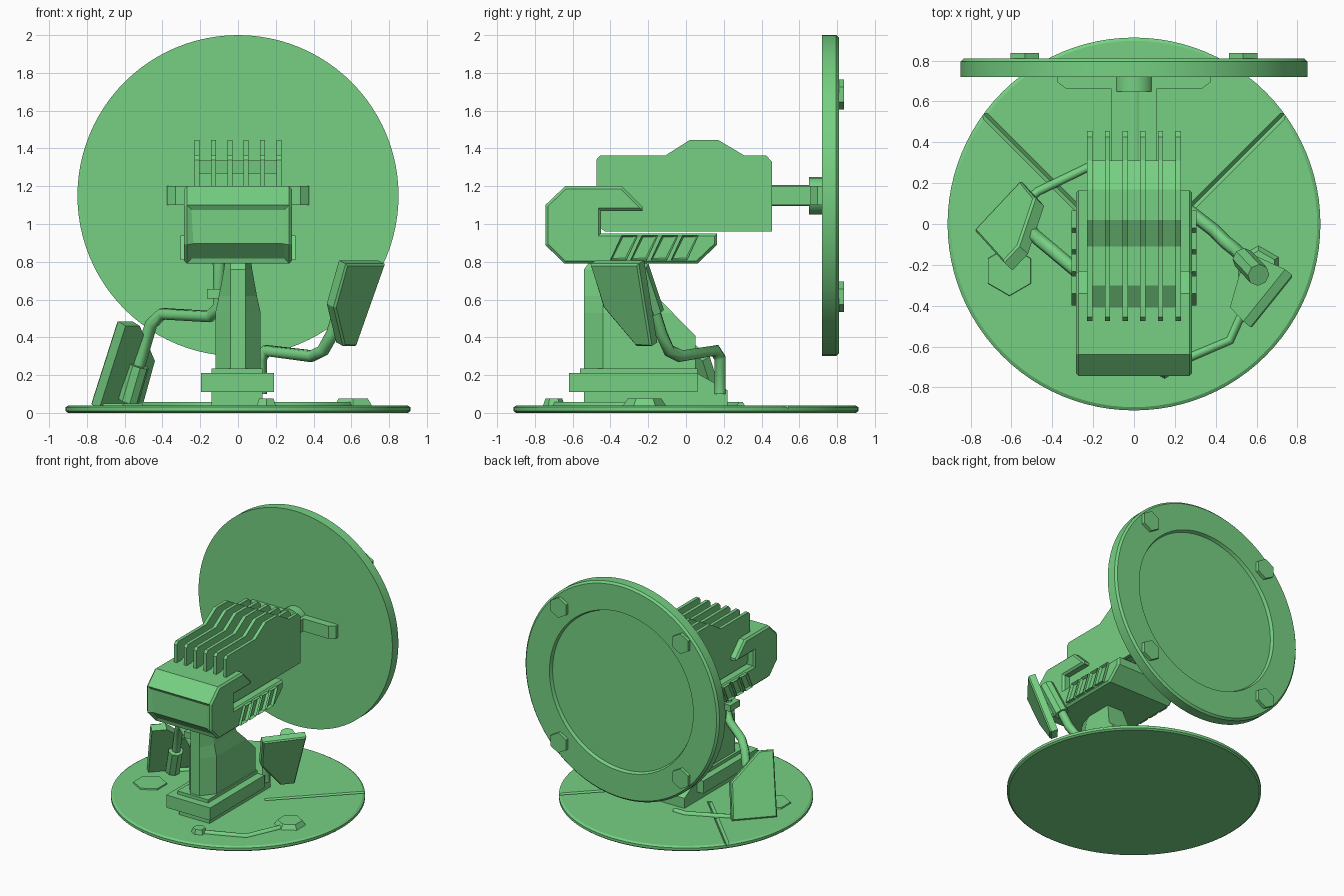
import bpy, bmesh, math
from mathutils import Vector, Matrix

if "Cube" in bpy.data.objects:
    bpy.data.objects.remove(bpy.data.objects["Cube"])

green = bpy.data.materials.new("painted_green")
green.diffuse_color = (0.18, 0.63, 0.225, 1)
green.use_nodes = True
green.node_tree.nodes["Principled BSDF"].inputs["Base Color"].default_value = green.diffuse_color


def finish(name, bm, smooth=False):
    bmesh.ops.recalc_face_normals(bm, faces=bm.faces)
    me = bpy.data.meshes.new(name)
    bm.to_mesh(me)
    bm.free()
    ob = bpy.data.objects.new(name, me)
    bpy.context.collection.objects.link(ob)
    me.materials.append(green)
    if smooth:
        bpy.ops.object.select_all(action='DESELECT')
        ob.select_set(True)
        bpy.context.view_layer.objects.active = ob
        bpy.ops.object.shade_smooth_by_angle(angle=math.radians(30))
    return ob


def prism_bm(pts, offset):
    """Closed prism from a flat 3D outline swept along an offset."""
    bm = bmesh.new()
    off = Vector(offset)
    a = [bm.verts.new(p) for p in pts]
    b = [bm.verts.new(Vector(p) + off) for p in pts]
    bm.faces.new(a)
    bm.faces.new(b[::-1])
    for i in range(len(a)):
        j = (i + 1) % len(a)
        bm.faces.new((a[i], a[j], b[j], b[i]))
    return bm


def side_prism(name, yz, x0, x1):
    return finish(name, prism_bm([(x0, y, z) for y, z in yz], (x1 - x0, 0, 0)))


def plan_prism(name, xy, z0, z1):
    return finish(name, prism_bm([(x, y, z0) for x, y in xy], (0, 0, z1 - z0)))


def box(name, x0, x1, y0, y1, z0, z1):
    return plan_prism(name, [(x0, y0), (x1, y0), (x1, y1), (x0, y1)], z0, z1)


def rod(name, p, q, r, r2=None, sides=8, smooth=False):
    p, q = Vector(p), Vector(q)
    bm = bmesh.new()
    m = Matrix.Translation((p + q) / 2) @ (q - p).to_track_quat('Z', 'Y').to_matrix().to_4x4()
    bmesh.ops.create_cone(bm, cap_ends=True, segments=sides, radius1=r,
                          radius2=r if r2 is None else r2, depth=(q - p).length, matrix=m)
    return finish(name, bm, smooth)


def lathe(name, prof, matrix, n=96):
    """Spin (radius, height) points around z, then place with matrix."""
    bm = bmesh.new()
    vs = [bm.verts.new((r, 0, h)) for r, h in prof]
    es = [bm.edges.new((vs[i], vs[i + 1])) for i in range(len(vs) - 1)]
    bmesh.ops.spin(bm, geom=vs + es, cent=(0, 0, 0), axis=(0, 0, 1), angle=2 * math.pi, steps=n)
    bmesh.ops.remove_doubles(bm, verts=bm.verts, dist=1e-4)
    bm.transform(matrix)
    return finish(name, bm, True)


def tube(name, pts, r):
    cu = bpy.data.curves.new(name, 'CURVE')
    cu.dimensions = '3D'
    cu.bevel_depth, cu.bevel_resolution, cu.use_fill_caps = r, 1, True
    sp = cu.splines.new('POLY')
    sp.points.add(len(pts) - 1)
    for pt, co in zip(sp.points, pts):
        pt.co = (*co, 1)
    tmp = bpy.data.objects.new("tmp", cu)
    bpy.context.collection.objects.link(tmp)
    dg = bpy.context.evaluated_depsgraph_get()
    bm = bmesh.new()
    bm.from_mesh(bpy.data.meshes.new_from_object(tmp.evaluated_get(dg)))
    bpy.data.objects.remove(tmp)
    return finish(name, bm)


# base disc with two V grooves running out to the rim
base = lathe("base_disc", [(0, 0), (0.9, 0), (0.913, 0.01), (0.913, 0.03), (0.897, 0.04), (0, 0.04)],
             Matrix.Identity(4))
for s in (-1, 1):
    cut = rod("groove_cutter", (s * 0.22, 0.02, 0.043), (s * 0.85, 0.65, 0.043), 0.02, sides=4)
    cut.hide_render = True
    mod = base.modifiers.new("groove", 'BOOLEAN')
    mod.operation, mod.object, mod.solver = 'DIFFERENCE', cut, 'EXACT'
    bpy.ops.object.select_all(action='DESELECT')
    bpy.context.view_layer.objects.active = base
    base.select_set(True)
    bpy.ops.object.modifier_apply(modifier=mod.name)
    bpy.data.objects.remove(cut)

# bosses and raised cable runs on the base
rod("large_boss", (0.61, -0.22, 0.03), (0.61, -0.22, 0.075), 0.12, 0.09, 6)
rod("small_boss", (0.15, -0.70, 0.03), (0.15, -0.70, 0.075), 0.06, 0.045, 6)
rod("flat_boss", (-0.61, -0.23, 0.03), (-0.61, -0.23, 0.05), 0.125, 0.12, 6)
for name, path in (("front_cable", [(0.15, -0.7), (0.28, -0.65), (0.47, -0.57), (0.6, -0.28)]),
                   ("rear_cable", [(-0.1, 0.29), (-0.2, 0.29), (-0.47, 0.16), (-0.6, 0.05)])):
    tube(name, [(x, y, 0.038) for x, y in path], 0.022)

# pedestal
box("pedestal_foot", -0.14, 0.13, -0.54, 0.06, 0.03, 0.12)
side_prism("pedestal_slab", [(-0.62, 0.11), (-0.62, 0.21), (0.06, 0.21), (0.06, 0.11)], -0.195, 0.19)
side_prism("pedestal_tail", [(0.05, 0.04), (0.05, 0.215), (0.22, 0.12), (0.22, 0.04)], -0.14, 0.13)
box("pedestal_cap", -0.14, 0.13, -0.56, 0.06, 0.2, 0.235)

# tapering post: rings of (z, front y, back y, half width)
bm = bmesh.new()
rings = []
for z, yf, yb, w in ((0.22, -0.54, 0.05, 0.12), (0.41, -0.54, 0.05, 0.12),
                     (0.53, -0.54, -0.07, 0.12), (0.62, -0.54, -0.16, 0.1),
                     (0.76, -0.54, -0.2, 0.075), (0.8, -0.51, -0.21, 0.07)):
    pts = [(-0.04, yf), (0.04, yf), (w, yf + 0.1), (w, yb), (-w, yb), (-w, yf + 0.1)]
    rings.append([bm.verts.new((x, y, z)) for x, y in pts])
for a, b in zip(rings, rings[1:]):
    for i in range(6):
        j = (i + 1) % 6
        bm.faces.new((a[i], a[j], b[j], b[i]))
bm.faces.new(rings[0])
bm.faces.new(rings[-1])
finish("post", bm)

# front housing: bevelled C-shaped body with a recessed front window
yz = [(-0.64, 1.2), (-0.34, 1.2), (-0.23, 1.09), (-0.23, 1.07), (-0.45, 1.07), (-0.45, 0.95),
      (0.165, 0.95), (0.165, 0.89), (0.06, 0.79), (-0.645, 0.79), (-0.745, 0.89), (-0.745, 1.1)]
bm = prism_bm([(-0.285, y, z) for y, z in yz], (0.57, 0, 0))
bmesh.ops.recalc_face_normals(bm, faces=bm.faces)
rim = [e for e in bm.edges if any(abs(f.normal.x) > 0.9 for f in e.link_faces)]
bmesh.ops.bevel(bm, geom=rim, offset=0.014, segments=1, affect='EDGES')
bm.normal_update()
front = [f for f in bm.faces if abs(f.normal.x) < 0.1 and f.normal.y < -0.6 and f.normal.z < 0.1]
bmesh.ops.inset_region(bm, faces=front, thickness=0.035, depth=-0.015)
finish("front_housing", bm)

# slanted vent frames on both sides of the housing
for s, side in ((-1, "left"), (1, "right")):
    for i in range(4):
        y = -0.4 + i * 0.107
        outline = [(y, 0.81), (y + 0.085, 0.81), (y + 0.145, 0.94), (y + 0.06, 0.94)]
        bm = prism_bm([(s * 0.27, a, b) for a, b in outline], (s * 0.035, 0, 0))
        bmesh.ops.recalc_face_normals(bm, faces=bm.faces)
        outer = [f for f in bm.faces if f.normal.x * s > 0.9]
        bmesh.ops.inset_region(bm, faces=outer, thickness=0.015, depth=-0.025)
        finish(f"vent_{side}_{i + 1}", bm)

# heat sink: low core and six tall fins
side_prism("heat_sink_core", [(-0.44, 0.97), (-0.44, 1.18), (-0.3, 1.27), (-0.11, 1.27), (0.02, 1.335),
                              (0.17, 1.335), (0.31, 1.25), (0.31, 0.97)], -0.22, 0.22)
fin = [(-0.475, 1.0), (-0.475, 1.34), (-0.455, 1.362), (-0.11, 1.362), (0.02, 1.445), (0.17, 1.445),
       (0.31, 1.362), (0.425, 1.362), (0.455, 1.33), (0.455, 0.96), (-0.43, 0.96)]
for i in range(6):
    x = -0.2165 + i * 0.0866
    side_prism(f"heat_sink_fin_{i + 1}", fin, x - 0.013, x + 0.013)

# bracket and shaft carrying the dish
plan_prism("dish_bracket", [(-0.11, 0.29), (0.11, 0.29), (0.11, 0.66), (0.33, 0.66), (0.375, 0.695),
                            (0.375, 0.725), (-0.375, 0.725), (-0.375, 0.695), (-0.33, 0.66),
                            (-0.11, 0.66)], 1.1, 1.2)
rod("dish_shaft", (0, 0.3, 1.15), (0, 0.73, 1.15), 0.056, sides=16, smooth=True)
rod("dish_collar", (0, 0.65, 1.15), (0, 0.73, 1.15), 0.1, sides=16, smooth=True)

# dish with recessed back and four hex bolts
lathe("dish", [(0, 0.72), (0.85, 0.72), (0.85, 0.795), (0.835, 0.81), (0.63, 0.81), (0.62, 0.785), (0, 0.785)],
      Matrix.Translation((0, 0, 1.15)) @ Matrix.Rotation(-math.pi / 2, 4, 'X'))
for sx in (-1, 1):
    for sz in (-1, 1):
        c = (sx * 0.535, 1.15 + sz * 0.535)
        rod("dish_bolt", (c[0], 0.8, c[1]), (c[0], 0.837, c[1]), 0.08, sides=6)


# side panels with a shallow inset on the outer face
def panel(name, pts, n):
    bm = prism_bm(pts, n)
    bmesh.ops.recalc_face_normals(bm, faces=bm.faces)
    out = max(bm.faces, key=lambda f: -f.normal.dot(Vector(n)))
    bmesh.ops.inset_region(bm, faces=[out], thickness=0.012, depth=0.01)
    finish(name, bm)


panel("right_panel", [(0.57, -0.505, 0.79), (0.775, -0.25, 0.79), (0.622, -0.18, 0.355),
                      (0.555, -0.262, 0.355), (0.505, -0.435, 0.56)], (-0.035, 0.028, 0.018))
panel("left_panel", [(-0.775, -0.035, 0.045), (-0.55, 0.205, 0.045), (-0.48, 0.125, 0.3),
                     (-0.56, -0.11, 0.485), (-0.635, -0.19, 0.485)], (0.04, -0.037, -0.025))

# right arm and sleeve
tube("right_arm", [(0.12, 0.18, 0.1), (0.12, 0.18, 0.29), (0.15, 0.155, 0.33), (0.39, -0.03, 0.3),
                   (0.45, -0.09, 0.33), (0.5, -0.13, 0.42), (0.55, -0.18, 0.58)], 0.034)
rod("right_sleeve", (0.535, -0.17, 0.53), (0.61, -0.25, 0.77), 0.055)

# left arm, coupling and sleeve
tube("left_arm", [(-0.1, -0.38, 0.82), (-0.1, -0.38, 0.56), (-0.15, -0.34, 0.51), (-0.4, -0.13, 0.525),
                  (-0.46, -0.08, 0.47), (-0.54, -0.01, 0.2)], 0.034)
box("left_coupling", -0.165, -0.05, -0.44, -0.32, 0.605, 0.655)
rod("left_sleeve", (-0.525, -0.03, 0.25), (-0.58, 0.01, 0.06), 0.055)
